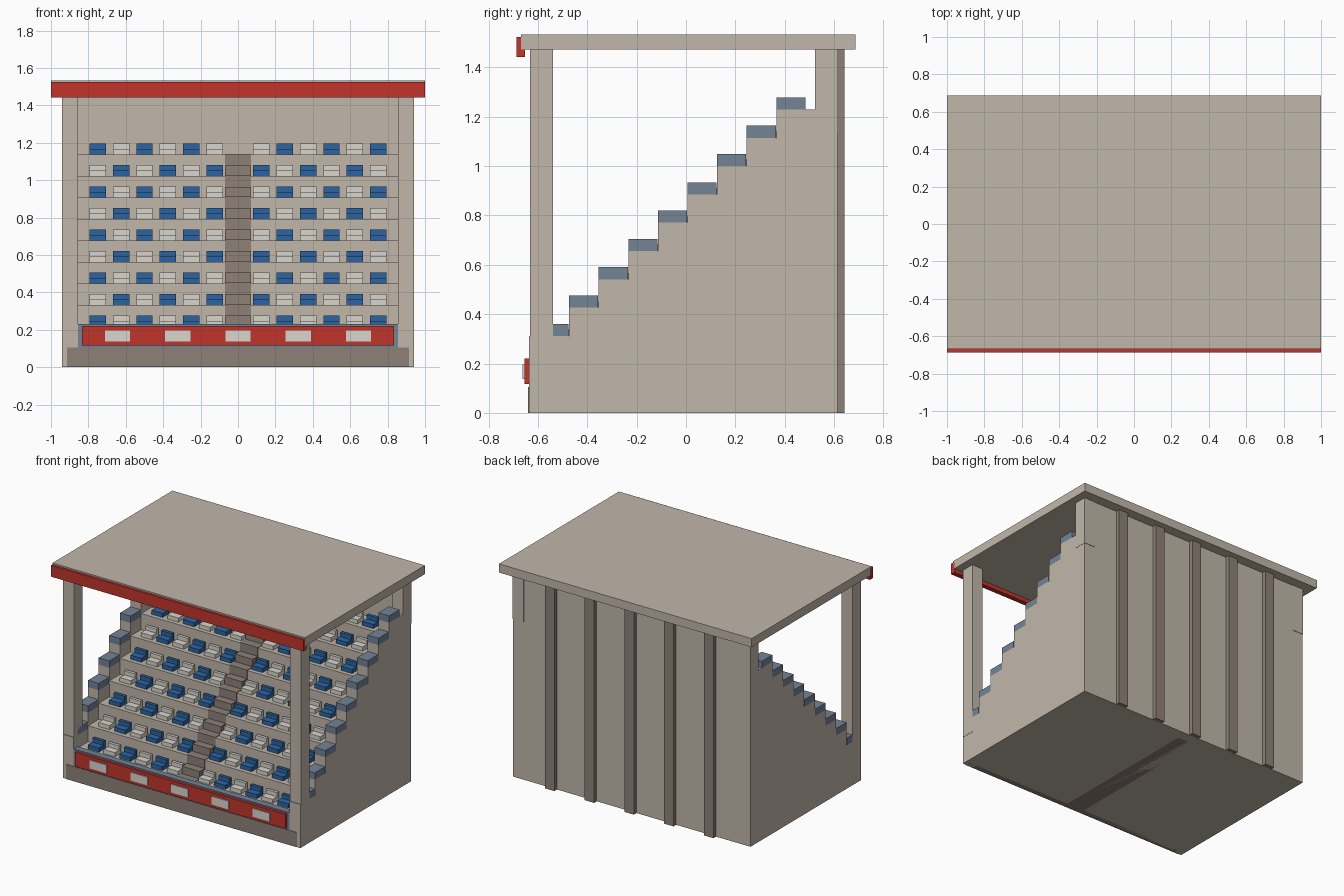
import bpy, bmesh

if "Cube" in bpy.data.objects:
    bpy.data.objects.remove(bpy.data.objects["Cube"])


def material(name, rgb):
    m = bpy.data.materials.new(name)
    m.diffuse_color = tuple((c / 255) ** 2.2 for c in rgb) + (1,)
    m.use_nodes = True
    m.node_tree.nodes["Principled BSDF"].inputs["Base Color"].default_value = m.diffuse_color
    return m


TAN = material("concrete", (192, 182, 168))
TAUPE = material("dark_concrete", (140, 128, 119))
RED = material("red", (192, 56, 48))
BLUE = material("blue", (48, 100, 160))
WHITE = material("off_white", (216, 213, 204))
SLATE = material("slate", (115, 130, 148))


def finish(name, bm, mat):
    bmesh.ops.recalc_face_normals(bm, faces=bm.faces)
    me = bpy.data.meshes.new(name)
    bm.to_mesh(me)
    bm.free()
    me.materials.append(mat)
    ob = bpy.data.objects.new(name, me)
    bpy.context.collection.objects.link(ob)
    return ob


def boxes(name, mat, items):
    """Each item is (x0, x1, y0, y1, z0, z1)."""
    bm = bmesh.new()
    for x0, x1, y0, y1, z0, z1 in items:
        vs = bmesh.ops.create_cube(bm, size=1)["verts"]
        for v in vs:
            v.co = ((x0 + x1) / 2 + v.co.x * (x1 - x0),
                    (y0 + y1) / 2 + v.co.y * (y1 - y0),
                    (z0 + z1) / 2 + v.co.z * (z1 - z0))
    return finish(name, bm, mat)


def extrude_x(name, mat, profile, x0, x1):
    """Extrude a closed (y, z) profile from x0 to x1."""
    bm = bmesh.new()
    face = bm.faces.new([bm.verts.new((x0, y, z)) for y, z in profile])
    geo = bmesh.ops.extrude_face_region(bm, geom=[face])["geom"]
    verts = [g for g in geo if isinstance(g, bmesh.types.BMVert)]
    bmesh.ops.translate(bm, verts=verts, vec=(x1 - x0, 0, 0))
    return finish(name, bm, mat)


ROWS, DY, DZ = 9, 0.12, 0.1147
Y0, FLOOR, WALL = -0.594, 0.219, 0.312
INNER, OUTER = 0.855, 0.942
BACK, ROOF = 0.613, 1.472


def stairs(front, back, base, first_rise, steps):
    """Stair outline from a list of (y, z) step fronts."""
    pts = [(back, 0), (front, 0), (front, first_rise)]
    z = first_rise
    for y, top in steps:
        pts += [(y, z), (y, top)]
        z = top
    return pts + [(back, z)]


# Seating terraces
rows = [(Y0 + DY * i, FLOOR + DZ * i) for i in range(ROWS)]
extrude_x("terraces", TAN, stairs(-0.62, BACK - 0.02, 0, FLOOR, rows[1:]), -INNER, INNER)

# Central aisle with a half step before every riser
aisle = []
for y, z in rows[1:]:
    aisle += [(y - DY / 2, z - DZ / 2), (y - 0.003, z + 0.004)]
extrude_x("aisle_stairs", TAUPE, stairs(-0.61, 0.54, 0, FLOOR + 0.004, aisle), -0.07, 0.07)

# Stepped side walls with slate caps
side_steps = [(Y0 + DY * i, WALL + DZ * i) for i in range(1, ROWS)]
side = stairs(-0.637, BACK, 0, WALL, side_steps)
for s, label in ((-1, "left"), (1, "right")):
    x0, x1 = sorted((s * INNER, s * (OUTER - 0.002)))
    extrude_x(label + "_side_wall", TAN, side, x0, x1)
    boxes(label + "_wall_caps", SLATE,
          [(x0, x1, Y0 + DY * i, Y0 + DY * (i + 1) - 0.002,
            WALL + DZ * i, WALL + DZ * i + 0.049) for i in range(ROWS)])
    p0, p1 = sorted((s * INNER, s * OUTER))
    boxes(label + "_front_post", TAN, [(p0, p1, -0.632, -0.539, 0.2, ROOF)])
    boxes(label + "_back_post", TAN, [(p0, p1, 0.523, BACK + 0.003, 1.13, ROOF)])

# Back wall and its ribs
boxes("back_wall", TAN, [(-INNER, INNER, 0.535, BACK, 0, ROOF)])
boxes("back_ribs", TAUPE, [(0.315 * k - 0.037, 0.315 * k + 0.037, BACK - 0.01, 0.643, 0, ROOF)
                           for k in range(-2, 3)])

# Front plinth, parapet and board with blank panels
boxes("front_plinth", TAUPE, [(-0.915, 0.915, -0.64, -0.6, 0, 0.105)])
boxes("front_parapet", SLATE, [(-INNER, INNER, -0.637, -0.592, 0.1, 0.23)])
boxes("front_board", RED, [(-0.833, 0.833, -0.655, -0.63, 0.117, 0.22)])
boxes("board_panels", WHITE, [(0.322 * k - 0.067, 0.322 * k + 0.067, -0.662, -0.65, 0.138, 0.197)
                              for k in range(-2, 3)])

# Seats in a chequered pattern
cells = {BLUE: [], WHITE: []}
for i, (y, z) in enumerate(rows):
    for k in range(1, 7):
        for s in (-1, 1):
            x = s * 0.125 * k
            cells[BLUE if (i + k) % 2 == 0 else WHITE] += [
                (x - 0.044, x + 0.044, y + 0.03, y + 0.095, z, z + 0.029),
                (x - 0.044, x + 0.044, y + 0.08, y + 0.102, z, z + 0.058)]
boxes("blue_seats", BLUE, cells[BLUE])
boxes("white_seats", WHITE, cells[WHITE])

# Roof and fascia
boxes("roof", TAN, [(-1, 1, -0.669, 0.686, ROOF, 1.534)])
boxes("roof_fascia", RED, [(-1, 1, -0.687, -0.653, 1.443, 1.524)])
